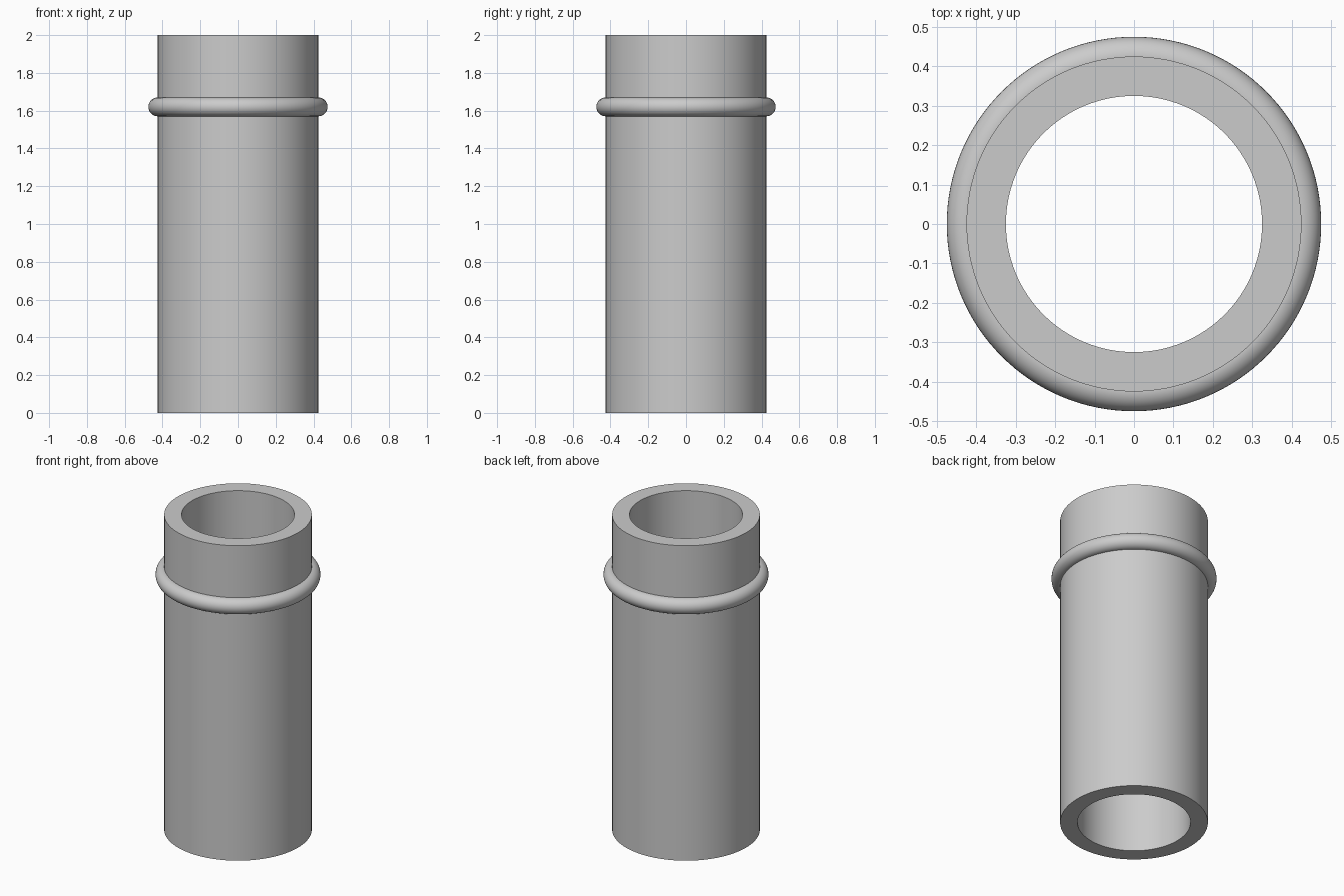
import bpy
import bmesh
from math import cos, sin, pi, radians

cube = bpy.data.objects.get("Cube")
if cube:
    bpy.data.objects.remove(cube, do_unlink=True)

OUTER, INNER, HEIGHT = 0.425, 0.325, 2.0
RING_Z, RING_R = 1.62, 0.05
SEGMENTS = 128

grey = bpy.data.materials.new("plain_grey")
grey.use_nodes = True
colour = (0.6, 0.6, 0.6, 1)
grey.diffuse_color = colour
grey.node_tree.nodes["Principled BSDF"].inputs["Base Color"].default_value = colour


def lathe(name, profile):
    """Spin a closed (radius, height) profile around the z axis."""
    bm = bmesh.new()
    verts = [bm.verts.new((r, 0, z)) for r, z in profile]
    edges = [bm.edges.new((v, verts[i - 1])) for i, v in enumerate(verts)]
    bmesh.ops.spin(bm, geom=verts + edges, cent=(0, 0, 0), axis=(0, 0, 1),
                   angle=2 * pi, steps=SEGMENTS, use_merge=True)
    bmesh.ops.remove_doubles(bm, verts=bm.verts, dist=0.0001)
    bmesh.ops.recalc_face_normals(bm, faces=bm.faces)
    mesh = bpy.data.meshes.new(name)
    bm.to_mesh(mesh)
    bm.free()
    mesh.materials.append(grey)
    obj = bpy.data.objects.new(name, mesh)
    bpy.context.collection.objects.link(obj)
    bpy.ops.object.select_all(action="DESELECT")
    obj.select_set(True)
    bpy.context.view_layer.objects.active = obj
    bpy.ops.object.shade_smooth_by_angle(angle=radians(35))
    return obj


# Open tube wall
lathe("tube", [(INNER, 0), (OUTER, 0), (OUTER, HEIGHT), (INNER, HEIGHT)])

# Rounded collar, half sunk into the tube wall
angles = [2 * pi * i / 32 for i in range(32)]
lathe("collar_ring", [(OUTER + RING_R * cos(a), RING_Z + RING_R * sin(a)) for a in angles])
